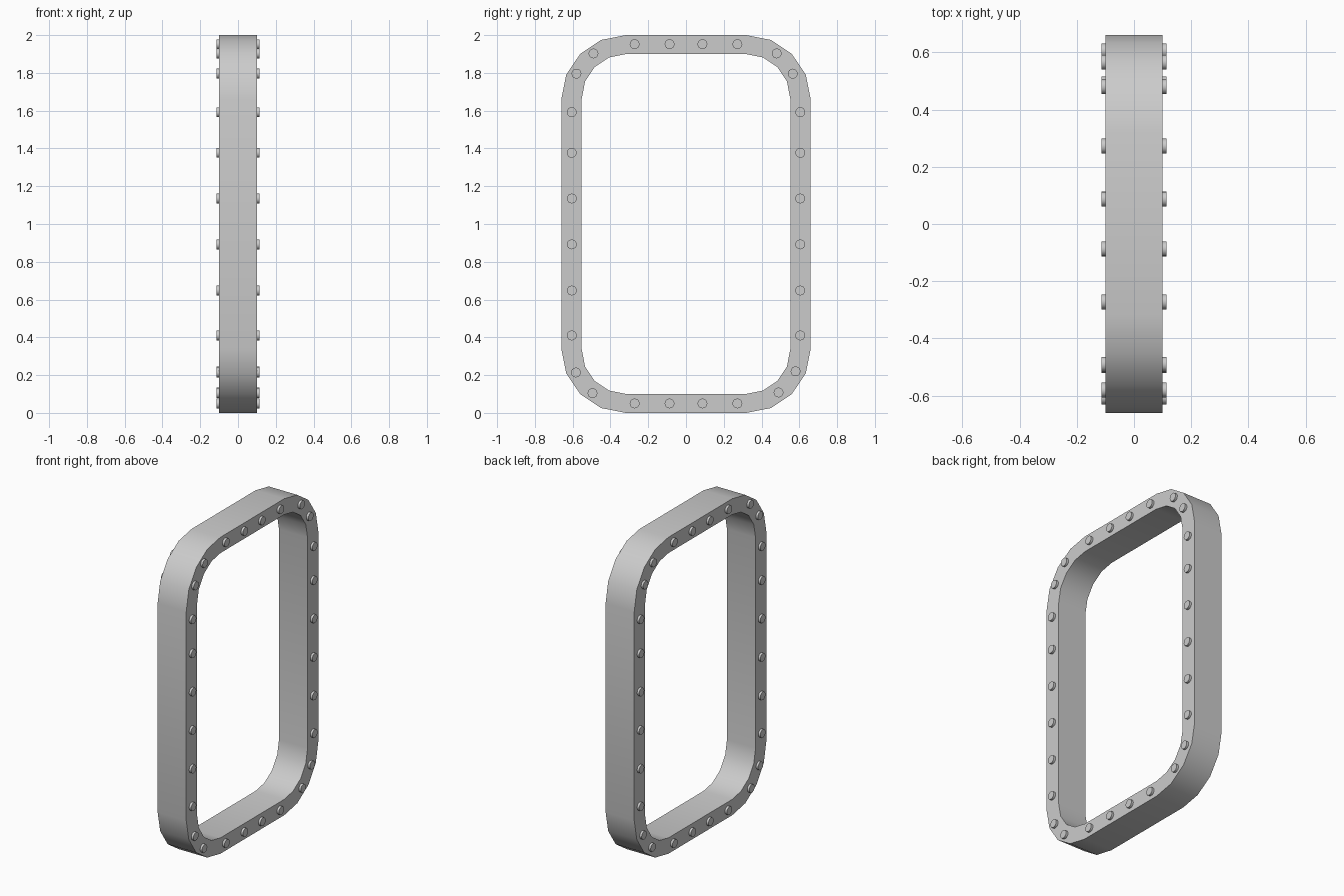
import bpy
import bmesh
from math import sin, cos, pi, radians
from mathutils import Matrix, Vector

if "Cube" in bpy.data.objects:
    bpy.data.objects.remove(bpy.data.objects["Cube"], do_unlink=True)

HALF_DEPTH = 0.1

metal = bpy.data.materials.new("grey metal")
metal.use_nodes = True
metal.diffuse_color = (0.6, 0.6, 0.6, 1)
metal.node_tree.nodes["Principled BSDF"].inputs["Base Color"].default_value = (0.6, 0.6, 0.6, 1)


def finish(bm, name):
    bmesh.ops.recalc_face_normals(bm, faces=bm.faces)
    mesh = bpy.data.meshes.new(name)
    bm.to_mesh(mesh)
    bm.free()
    mesh.materials.append(metal)
    obj = bpy.data.objects.new(name, mesh)
    bpy.context.collection.objects.link(obj)
    bpy.ops.object.select_all(action='DESELECT')
    obj.select_set(True)
    bpy.context.view_layer.objects.active = obj
    bpy.ops.object.shade_smooth_by_angle(angle=radians(35))
    return obj


def rounded_outline(half_y, half_z, radius, steps=4):
    """Rounded rectangle in the yz plane, centred at z = 1."""
    points = []
    for quarter, (sy, sz) in enumerate([(1, 1), (-1, 1), (-1, -1), (1, -1)]):
        for i in range(steps + 1):
            a = (quarter + i / steps) * pi / 2
            points.append((sy * (half_y - radius) + radius * cos(a),
                           1 + sz * (half_z - radius) + radius * sin(a)))
    return points


# Frame: a rectangular section joined between outer and inner outlines
bm = bmesh.new()
outer = rounded_outline(0.66, 1.0, 0.34)
inner = rounded_outline(0.552, 0.9, 0.235)
loops = [[bm.verts.new((x, y, z)) for y, z in outline]
         for outline, x in [(outer, -HALF_DEPTH), (outer, HALF_DEPTH),
                            (inner, HALF_DEPTH), (inner, -HALF_DEPTH)]]
count = len(outer)
for k in range(4):
    a, b = loops[k], loops[(k + 1) % 4]
    for i in range(count):
        j = (i + 1) % count
        bm.faces.new((a[i], a[j], b[j], b[i]))
finish(bm, "door_frame")

# Bolt positions around the frame
spots = [(s * y, z) for s in (-1, 1) for y in (0.087, 0.272) for z in (0.05, 1.952)]
spots += [(s * 0.605, z) for s in (-1, 1)
          for z in (0.41, 0.648, 0.892, 1.135, 1.377, 1.592)]
spots += [(-0.49, 1.903), (-0.58, 1.796), (0.48, 1.903), (0.565, 1.796),
          (-0.583, 0.214), (-0.495, 0.104), (0.58, 0.22), (0.49, 0.108)]

# Bolt heads on both faces
for side, name in [(-1, "right_bolts"), (1, "left_bolts")]:
    bm = bmesh.new()
    for y, z in spots:
        place = Matrix.Translation(Vector((side * 0.104, y, z))) @ Matrix.Rotation(pi / 2, 4, 'Y')
        bmesh.ops.create_cone(bm, cap_ends=True, segments=16, radius1=0.026,
                              radius2=0.026, depth=0.02, matrix=place)
    finish(bm, name)
